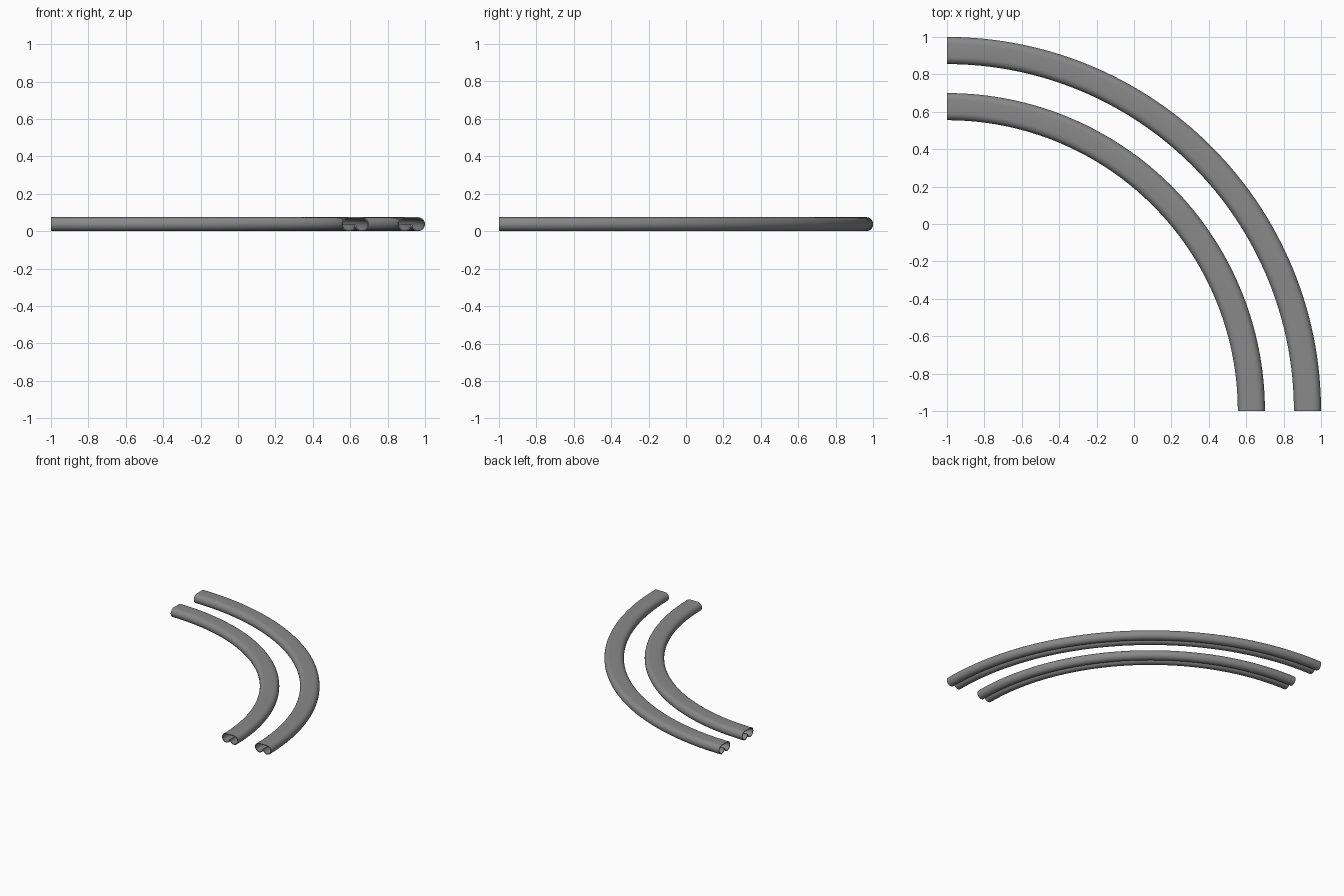
import bpy, bmesh
from math import sin, cos, pi, radians

if "Cube" in bpy.data.objects:
    bpy.data.objects.remove(bpy.data.objects["Cube"])

HALF_W = 0.0725   # half width of a rail
R = 0.0375        # radius of the rolled edge
WALL = 0.006      # sheet thickness
CURL = 265        # degrees the sheet rolls around each edge
STEPS = 18
SEGS = 64

# dark steel
steel = bpy.data.materials.new("dark_steel")
steel.diffuse_color = (0.25, 0.25, 0.25, 1)
steel.use_nodes = True
steel.node_tree.nodes["Principled BSDF"].inputs["Base Color"].default_value = steel.diffuse_color


def rolled_edge(side, r):
    # from the flat top, around the outside, under and up the inner side
    pts = []
    for i in range(STEPS + 1):
        a = radians(90 - CURL * i / STEPS)
        pts.append((side * (HALF_W - R + r * cos(a)), R + r * sin(a)))
    return pts


def channel_profile():
    # closed outline of the thin sheet: outer skin, then inner skin back
    outer = rolled_edge(-1, R)[::-1] + rolled_edge(1, R)
    inner = rolled_edge(1, R - WALL)[::-1] + rolled_edge(-1, R - WALL)
    return outer + inner


def curved_rail(name, radius):
    bm = bmesh.new()
    prof = channel_profile()
    rings = []
    for s in range(SEGS + 1):
        a = pi / 2 * s / SEGS
        rings.append([bm.verts.new((-1 + (radius + x) * cos(a),
                                    -1 + (radius + x) * sin(a), z))
                      for x, z in prof])
    n = len(prof)
    for a, b in zip(rings, rings[1:]):
        for i in range(n):
            j = (i + 1) % n
            bm.faces.new((a[i], a[j], b[j], b[i]))
    # sheet thickness at both cut ends
    for ring in (rings[0], rings[-1]):
        for i in range(n // 2 - 1):
            bm.faces.new((ring[i], ring[i + 1], ring[n - 2 - i], ring[n - 1 - i]))
    bmesh.ops.recalc_face_normals(bm, faces=bm.faces)
    me = bpy.data.meshes.new(name)
    bm.to_mesh(me)
    bm.free()
    me.materials.append(steel)
    ob = bpy.data.objects.new(name, me)
    bpy.context.collection.objects.link(ob)
    bpy.ops.object.select_all(action='DESELECT')
    ob.select_set(True)
    bpy.context.view_layer.objects.active = ob
    bpy.ops.object.shade_smooth_by_angle(angle=radians(35))


# two concentric quarter-turn rails
curved_rail("outer_rail", 2 - HALF_W)
curved_rail("inner_rail", 1.7 - HALF_W)
